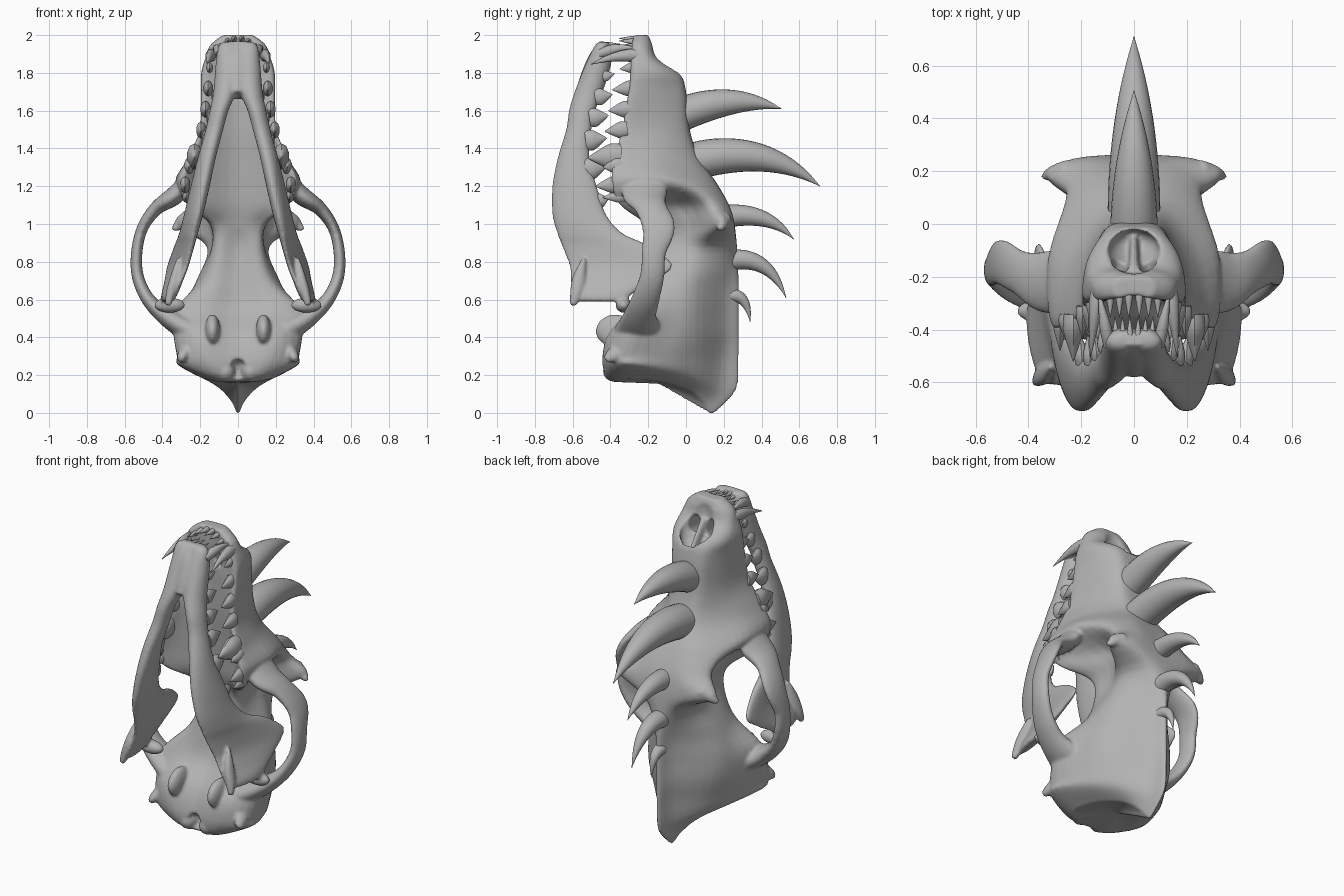
import bpy, bmesh, math
from mathutils import Vector, Matrix

if "Cube" in bpy.data.objects:
    bpy.data.objects.remove(bpy.data.objects["Cube"])

bone = bpy.data.materials.new("bone grey")
bone.diffuse_color = (0.45, 0.45, 0.45, 1)
bone.use_nodes = True
bone.node_tree.nodes["Principled BSDF"].inputs["Base Color"].default_value = bone.diffuse_color


def catmull(pts, n, closed=False):
    """Smooth curve through tuples of any length, n steps per span."""
    m, out = len(pts), []
    for i in range(m if closed else m - 1):
        g = lambda k: pts[k % m] if closed else pts[min(max(k, 0), m - 1)]
        a, b, c, d = g(i - 1), g(i), g(i + 1), g(i + 2)
        for s in range(n):
            t = s / n
            out.append(tuple(0.5 * (2 * q + (r - p) * t + (2 * p - 5 * q + 4 * r - u) * t * t
                                    + (3 * q - p - 3 * r + u) * t ** 3)
                             for p, q, r, u in zip(a, b, c, d)))
    if not closed:
        out.append(tuple(pts[-1]))
    return out


def select(obs):
    bpy.ops.object.select_all(action='DESELECT')
    for ob in obs:
        ob.select_set(True)
    bpy.context.view_layer.objects.active = obs[0]


def smooth(ob, angle=50):
    select([ob])
    bpy.ops.object.shade_smooth_by_angle(angle=math.radians(angle))


def skin(name, rings, mirror=False, end=None):
    """Bridge closed rings and close both ends with fans."""
    bm = bmesh.new()
    loops = [[bm.verts.new(p) for p in r] for r in rings]
    n = len(loops[0])
    for a, b in zip(loops, loops[1:]):
        for i in range(n):
            bm.faces.new((a[i], a[(i + 1) % n], b[(i + 1) % n], b[i]))
    for loop, tip in ((loops[0], None), (loops[-1], end)):
        c = bm.verts.new(tip if tip else sum((v.co for v in loop), Vector()) / n)
        for i in range(n):
            bm.faces.new((loop[i], loop[(i + 1) % n], c))
    bmesh.ops.recalc_face_normals(bm, faces=bm.faces[:])
    me = bpy.data.meshes.new(name)
    bm.to_mesh(me)
    bm.free()
    me.materials.append(bone)
    ob = bpy.data.objects.new(name, me)
    bpy.context.collection.objects.link(ob)
    smooth(ob)
    if mirror:
        ob.modifiers.new("mirror", 'MIRROR').use_mirror_merge = False
    return ob


def sweep(name, path, up, steps=4, sides=16, mirror=False, axis=None):
    """Elliptical tube; path rows are x, y, z, radius along up, radius across."""
    path = catmull(path, steps)
    rings = []
    for i, p in enumerate(path):
        q, r = path[max(i - 1, 0)], path[min(i + 1, len(path) - 1)]
        t = Vector(axis) if axis else (Vector(r[:3]) - Vector(q[:3])).normalized()
        u = Vector(up)
        u = (u - t * u.dot(t)).normalized()
        v = t.cross(u)
        rings.append([Vector(p[:3]) + u * max(p[3], .002) * math.cos(a) + v * max(p[4], .002) * math.sin(a)
                      for a in (2 * math.pi * k / sides for k in range(sides))])
    return skin(name, rings, mirror)


def tooth(name, base, tip, wz, wx, bow=0.0):
    b, t = Vector(base), Vector(tip)
    path = []
    for s, f in ((0, .9), (.3, 1), (.6, .65), (.85, .28), (1, .04)):
        p = b.lerp(t, s) + Vector((0, 0, bow * math.sin(math.pi * s)))
        path.append((*p, wz * f, wx * f))
    sweep(name, path, (0, 0, 1), 2, 10, True)


def ball(name, loc, scale, tilt=0.0, mirror=False):
    bpy.ops.mesh.primitive_uv_sphere_add(segments=24, ring_count=16, radius=1)
    ob = bpy.context.object
    ob.name = name
    ob.data.transform(Matrix.Translation(loc) @ Matrix.Rotation(tilt, 4, 'X') @ Matrix.Diagonal((*scale, 1)))
    ob.data.materials.append(bone)
    if mirror:
        ob.modifiers.new("mirror", 'MIRROR').use_mirror_merge = False
    return ob


def fuse(obs, iterations):
    """Melt overlapping parts into one soft surface."""
    select(obs)
    bpy.ops.object.convert(target='MESH')
    select(obs)
    bpy.ops.object.join()
    ob = bpy.context.view_layer.objects.active
    m = ob.modifiers.new("melt", 'REMESH')
    m.mode, m.voxel_size, m.use_smooth_shade = 'VOXEL', .0095, True
    s = ob.modifiers.new("soften", 'SMOOTH')
    s.factor, s.iterations = .5, iterations
    for n in ("melt", "soften"):
        bpy.ops.object.modifier_apply(modifier=n)


# Skull half sections: height, then x, y from dorsal midline round to palate midline
snout = [
    (2.0, 0, -.2, .04, -.2, .065, -.21, .08, -.24, .065, -.275, .03, -.275, 0, -.27),
    (1.95, 0, -.18, .07, -.18, .12, -.2, .145, -.24, .125, -.285, .06, -.28, 0, -.27),
    (1.88, 0, -.155, .09, -.155, .145, -.175, .172, -.22, .158, -.29, .08, -.28, 0, -.27),
    (1.80, 0, -.035, .095, -.045, .16, -.105, .19, -.19, .185, -.29, .1, -.28, 0, -.26),
    (1.70, 0, 0, .095, -.012, .15, -.09, .185, -.2, .19, -.3, .11, -.29, 0, -.26),
    (1.50, 0, .02, .095, .005, .155, -.09, .19, -.22, .2, -.34, .13, -.3, 0, -.26),
    (1.35, 0, .07, .1, .055, .19, -.05, .25, -.2, .26, -.38, .17, -.31, 0, -.25),
    (1.22, 0, .16, .14, .145, .26, .04, .325, -.13, .31, -.39, .19, -.31, 0, -.24)]
braincase = [
    (1.10, 0, .225, .16, .22, .26, .135, .17, -.04, .27, -.34, .17, -.29, 0, -.23),
    (1.00, 0, .255, .22, .25, .335, .18, .155, .02, .15, -.2, .1, -.22, 0, -.21),
    (.88, 0, .27, .1, .235, .165, .1, .14, -.03, .135, -.17, .09, -.21, 0, -.19),
    (.70, 0, .28, .06, .21, .19, .06, .22, -.06, .19, -.2, .12, -.24, 0, -.22),
    (.55, 0, .28, .06, .2, .22, .05, .28, -.08, .33, -.26, .18, -.3, 0, -.26),
    (.42, 0, .28, .06, .2, .22, .05, .29, -.1, .34, -.3, .2, -.41, 0, -.37),
    (.30, 0, .28, .05, .19, .19, .05, .28, -.12, .32, -.34, .18, -.44, 0, -.42)]
halves = [[(s[i], s[i + 1], s[0]) for i in range(1, 15, 2)] for s in snout + braincase]
halves.append([(0, .265, .12), (.045, .17, .14), (.16, .04, .19), (.255, -.12, .225),
               (.315, -.33, .255), (.14, -.425, .21), (0, -.42, .21)])
halves.append([(0, .14, -.01), (.03, .1, .05), (.085, .02, .12), (.15, -.13, .165),
               (.18, -.31, .18), (.1, -.38, .165), (0, -.38, .165)])
rings = [catmull(h + [(-x, y, z) for x, y, z in h[-2:0:-1]], 4, True) for h in halves]
cols = [catmull(c, 5) for c in zip(*rings)]
skull = skin("skull", list(zip(*cols)), end=(0, -.15, .155))

# Nose opening, passages to the palate, and the hole at the back of the skull
for c in (ball("nose_cutter", (0, -.105, 1.86), (.1, .07, .16), .35),
          ball("left_passage_cutter", (-.055, -.2, 1.83), (.03, .14, .05), .3),
          ball("right_passage_cutter", (.055, -.2, 1.83), (.03, .14, .05), .3),
          ball("spine_hole_cutter", (0, -.44, .23), (.045, .07, .06))):
    c.hide_render = True
    m = skull.modifiers.new("cut", 'BOOLEAN')
    m.operation, m.object, m.solver = 'DIFFERENCE', c, 'EXACT'
    bpy.context.view_layer.objects.active = skull
    bpy.ops.object.modifier_apply(modifier=m.name)
    bpy.data.objects.remove(c)

# Nose divider, cheek arches, ear bulbs, neck joints, brow tips and rear corners, fused to the skull
divider = sweep("nose_divider", [(0, -.19, 1.87, .035, .025), (0, -.15, 1.8, .05, .02), (0, -.09, 1.69, .07, .02)],
                (0, 1, 0))
arch = sweep("cheek_arch", [
    (.2, -.2, 1.32, .08, .03), (.32, -.22, 1.165, .12, .05), (.43, -.185, 1.085, .085, .037),
    (.505, -.145, .98, .088, .03), (.536, -.17, .85, .065, .03), (.53, -.18, .72, .065, .032),
    (.475, -.215, .6, .075, .036), (.38, -.245, .51, .09, .05), (.26, -.25, .44, .13, .07)],
    (0, 1, 0), 5, 20, True)
bulb = ball("ear_bulb", (.135, -.385, .44), (.04, .095, .08), .35, True)
joint = ball("neck_joint", (.065, -.38, .22), (.05, .06, .055), 0, True)
brow = sweep("brow_tip", [(.25, .2, 1.03, .045, .04), (.31, .19, .995, .03, .03), (.345, .178, .97, .012, .012)],
             (0, 1, 0), 4, 14, True)
corner = sweep("rear_corner", [(.24, -.3, .36, .07, .05), (.285, -.38, .31, .045, .035), (.305, -.425, .28, .02, .015)],
               (0, 1, 0), 4, 14, True)
fuse([skull, divider, arch, bulb, joint, brow, corner], 4)

# Lower jaw: height, centre x, half thickness, upper y, lower y
jaw_rows = [
    (1.965, .04, .035, -.42, -.46), (1.94, .045, .06, -.4, -.485), (1.85, .05, .068, -.395, -.53),
    (1.7, .07, .06, -.44, -.59), (1.6, .1, .049, -.48, -.62), (1.5, .125, .046, -.5, -.635),
    (1.35, .165, .046, -.51, -.68), (1.2, .2, .047, -.47, -.71), (1.05, .235, .045, -.42, -.71),
    (.95, .262, .041, -.33, -.685), (.88, .285, .036, -.18, -.66), (.78, .317, .032, -.065, -.625),
    (.7, .34, .032, -.16, -.615), (.63, .362, .034, -.28, -.605), (.59, .375, .025, -.31, -.58)]
jaw = sweep("lower_jaw", [(x, (u + v) / 2, z, (u - v) / 2, w) for z, x, w, u, v in jaw_rows],
            (.17, 1, 0), 5, 24, True, (0, 0, -1))
chin = sweep("chin", [(0, -.44, 1.965, .02, .05), (0, -.455, 1.88, .06, .095), (0, -.5, 1.76, .065, .09),
                      (0, -.54, 1.68, .05, .05)], (0, 1, 0))
hinge = ball("jaw_hinge", (.362, -.33, .57), (.082, .042, .04), 0, True)
hook = sweep("jaw_corner", [(.315, -.54, .82, .01, .01), (.335, -.565, .72, .035, .024), (.355, -.58, .64, .035, .026),
                            (.372, -.6, .57, .017, .017)], (0, 1, 0), 4, 12, True)
fuse([jaw, chin, hinge, hook], 4)

# Row of horns along the midline: base, bend and tip as y, z, then radius
for i, (y0, z0, y1, z1, y2, z2, r) in enumerate([
        (-.05, 1.57, .25, 1.70, .505, 1.61, .09), (.03, 1.33, .42, 1.435, .71, 1.2, .1),
        (.15, 1.03, .42, 1.09, .57, .92, .061), (.2, .8, .43, .86, .53, .61, .055),
        (.23, .62, .325, .635, .34, .48, .036)]):
    path = []
    for k in range(9):
        t = k / 8
        f = r * (1 - t ** 1.9)
        path.append((0, (1 - t) ** 2 * y0 + 2 * t * (1 - t) * y1 + t * t * y2,
                     (1 - t) ** 2 * z0 + 2 * t * (1 - t) * z1 + t * t * z2, f, f))
    sweep("horn_%d" % (i + 1), path, (1, 0, 0), 3, 24)

# Upper cheek teeth: height, x, base y, tip y, width
for z, x, b, t, w in [(1.83, .15, -.27, -.35, .028), (1.72, .158, -.27, -.39, .042), (1.61, .172, -.29, -.41, .045),
                      (1.5, .195, -.31, -.43, .045), (1.36, .23, -.34, -.52, .07), (1.31, .26, -.34, -.44, .045),
                      (1.21, .28, -.35, -.48, .045), (1.15, .275, -.32, -.44, .035)]:
    tooth("upper_cheek_tooth", (x, b, z), (x, t, z - .01), w, w * .6)

# Lower cheek teeth
for z, x, b, t, w in [(1.78, .1, -.44, -.38, .028), (1.67, .115, -.48, -.39, .045), (1.56, .14, -.51, -.41, .05),
                      (1.44, .165, -.53, -.42, .055), (1.29, .195, -.53, -.42, .06), (1.12, .23, -.47, -.41, .04)]:
    tooth("lower_cheek_tooth", (x, b, z), (x + .01, t, z + .015), w, w * .5)

# Fangs and front teeth
tooth("upper_fang", (.135, -.21, 1.89), (.165, -.505, 1.845), .034, .028, .02)
tooth("lower_fang", (.095, -.46, 1.9), (.135, -.25, 1.93), .028, .024, .015)
for x in (.02, .055, .09):
    z = 1.98 - x * x * 5
    tooth("upper_front_tooth", (x, -.24, z), (x, -.355, z + .005), .017, .016)
    tooth("lower_front_tooth", (x * .75, -.45, z - .03), (x * .8, -.35, z - .025), .014, .013)
